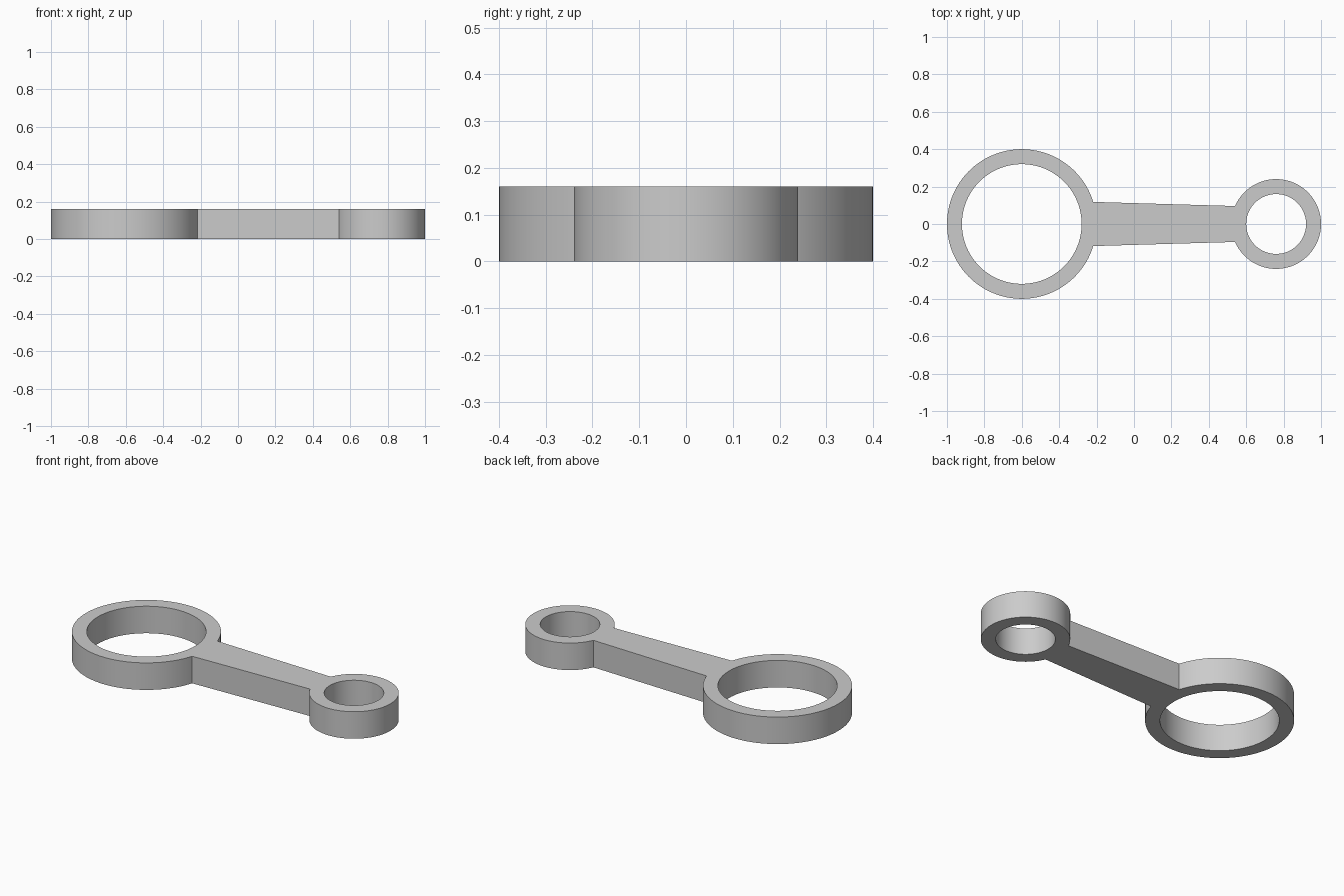
import bpy, bmesh, math

cube = bpy.data.objects.get("Cube")
if cube:
    bpy.data.objects.remove(cube, do_unlink=True)

HEIGHT = 0.16
BIG_X, BIG_OUTER, BIG_INNER = -0.6, 0.4, 0.32
SMALL_X, SMALL_OUTER, SMALL_INNER = 0.76, 0.24, 0.16
BIG_NECK, SMALL_NECK = 0.118, 0.096   # half widths of the shank at each ring
SEGMENTS = 96


def arc(cx, radius, start, end, count):
    """Points from start to end, both included."""
    angles = [start + (end - start) * i / count for i in range(count + 1)]
    return [(cx + radius * math.cos(a), radius * math.sin(a)) for a in angles]


def add_loop(bm, points):
    verts = [bm.verts.new((x, y, 0)) for x, y in points]
    return [bm.edges.new((a, b)) for a, b in zip(verts, verts[1:] + verts[:1])]


# Outer outline: two arcs whose ends are joined by the tapered shank
big_angle = math.asin(BIG_NECK / BIG_OUTER)
small_angle = math.asin(SMALL_NECK / SMALL_OUTER)
outline = arc(BIG_X, BIG_OUTER, big_angle, math.tau - big_angle, SEGMENTS)
outline += arc(SMALL_X, SMALL_OUTER, small_angle - math.pi,
               math.pi - small_angle, SEGMENTS)

bm = bmesh.new()
edges = add_loop(bm, outline)
# Bores
for cx, radius in ((BIG_X, BIG_INNER), (SMALL_X, SMALL_INNER)):
    edges += add_loop(bm, arc(cx, radius, 0, math.tau, SEGMENTS)[:-1])

# Fill the flat profile and extrude it to full thickness
bmesh.ops.triangle_fill(bm, edges=edges, use_beauty=True, normal=(0, 0, 1))
result = bmesh.ops.extrude_face_region(bm, geom=bm.faces[:], use_keep_orig=True)
top = [g for g in result["geom"] if isinstance(g, bmesh.types.BMVert)]
bmesh.ops.translate(bm, verts=top, vec=(0, 0, HEIGHT))
bmesh.ops.recalc_face_normals(bm, faces=bm.faces[:])

mesh = bpy.data.meshes.new("connecting_rod")
bm.to_mesh(mesh)
bm.free()
rod = bpy.data.objects.new("connecting_rod", mesh)
bpy.context.collection.objects.link(rod)

# Plain grey metal
grey = bpy.data.materials.new("grey")
grey.use_nodes = True
colour = (0.6, 0.6, 0.6, 1)
grey.diffuse_color = colour
grey.node_tree.nodes["Principled BSDF"].inputs["Base Color"].default_value = colour
mesh.materials.append(grey)

bpy.ops.object.select_all(action="DESELECT")
rod.select_set(True)
bpy.context.view_layer.objects.active = rod
bpy.ops.object.shade_smooth_by_angle(angle=math.radians(30))
